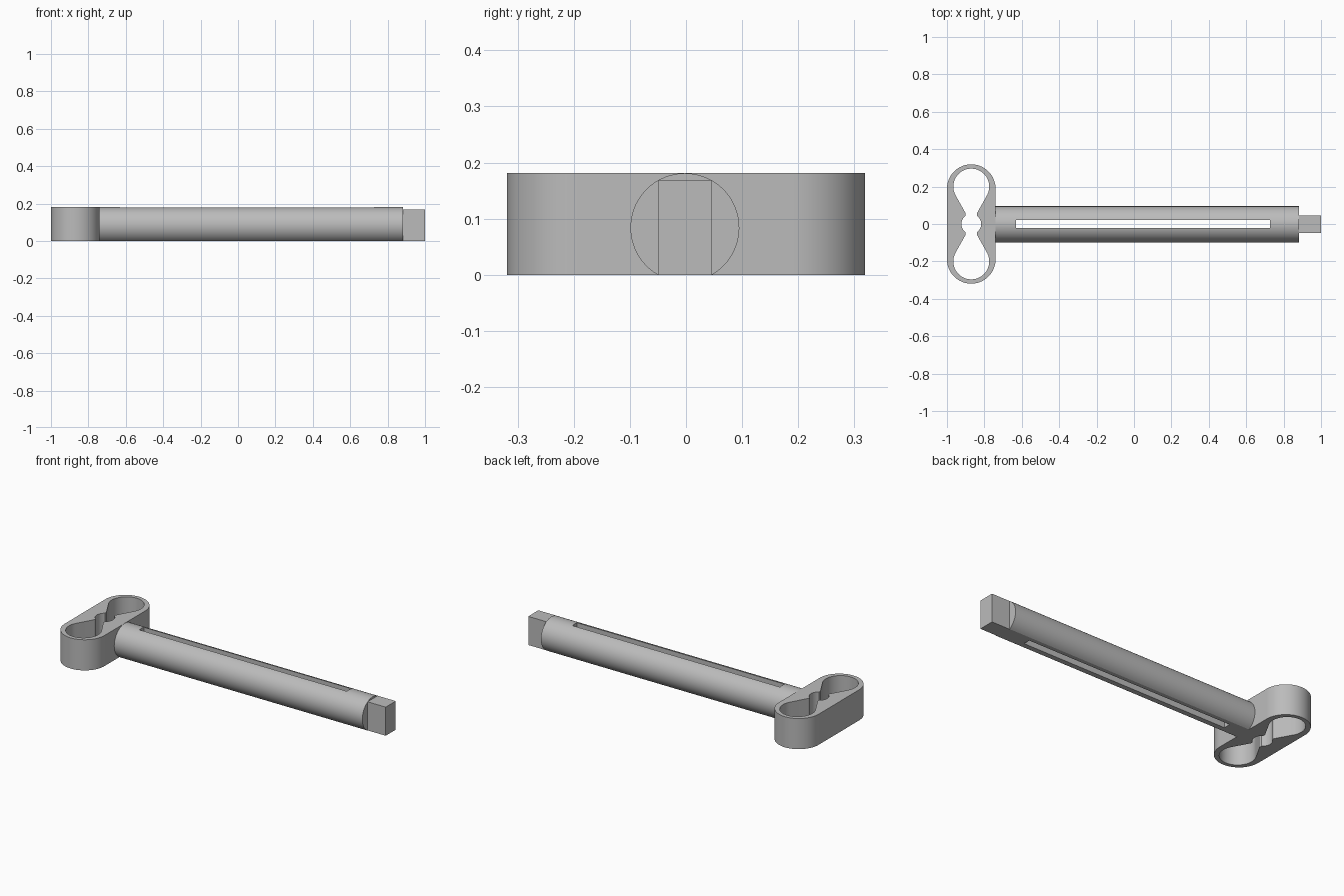
import bpy, bmesh, math
from mathutils import Matrix, Vector

if "Cube" in bpy.data.objects:
    bpy.data.objects.remove(bpy.data.objects["Cube"])

grey = bpy.data.materials.new("plain_grey")
grey.diffuse_color = (0.5, 0.5, 0.5, 1)
grey.use_nodes = True
grey.node_tree.nodes["Principled BSDF"].inputs["Base Color"].default_value = grey.diffuse_color


def arc(cx, cy, r, a0, a1, n):
    """Points on an arc, angles in degrees."""
    return [(cx + r * math.cos(math.radians(a0 + (a1 - a0) * i / n)),
             cy + r * math.sin(math.radians(a0 + (a1 - a0) * i / n))) for i in range(n + 1)]


def prism(name, outline, start, depth, along_x=False):
    """Extrude a closed outline up z (xy outline) or along x (yz outline)."""
    bm = bmesh.new()
    place = (lambda a, b: (start, a, b)) if along_x else (lambda a, b: (a, b, start))
    face = bm.faces.new([bm.verts.new(place(a, b)) for a, b in outline])
    ext = bmesh.ops.extrude_face_region(bm, geom=[face])
    move = Vector((depth, 0, 0)) if along_x else Vector((0, 0, depth))
    bmesh.ops.translate(bm, vec=move, verts=[g for g in ext["geom"] if isinstance(g, bmesh.types.BMVert)])
    bmesh.ops.recalc_face_normals(bm, faces=bm.faces)
    me = bpy.data.meshes.new(name)
    bm.to_mesh(me)
    bm.free()
    me.materials.append(grey)
    ob = bpy.data.objects.new(name, me)
    bpy.context.collection.objects.link(ob)
    return ob


def cut(ob, cutter):
    """Apply a boolean difference, remove the cutter, smooth the round walls."""
    mod = ob.modifiers.new("cut", "BOOLEAN")
    mod.object, mod.operation, mod.solver = cutter, "DIFFERENCE", "EXACT"
    bpy.ops.object.select_all(action="DESELECT")
    bpy.context.view_layer.objects.active = ob
    ob.select_set(True)
    bpy.ops.object.modifier_apply(modifier=mod.name)
    bpy.data.objects.remove(cutter)
    bpy.ops.object.shade_smooth_by_angle(angle=math.radians(25))


def rect(a0, a1, b0, b1):
    return [(a0, b0), (a1, b0), (a1, b1), (a0, b1)]


TOP = 0.181
HX = -0.87    # handle centre
SY = -0.002   # shaft axis

# Handle: rounded bar with a double-teardrop opening
handle = prism("handle", arc(HX, 0.189, 0.13, 0, 180, 32) + arc(HX, -0.189, 0.13, 180, 360, 32), 0, TOP)
upper = arc(HX, 0.2, 0.096, -28, 208, 32)
waist = arc(HX, 0, 0.053, 125, 235, 12)
half = upper + [(HX - 0.03, 0.057)] + waist + [(HX - 0.03, -0.057)]
lower = [(2 * HX - x, -y) for x, y in upper]
right = [(2 * HX - x, -y) for x, y in [(HX - 0.03, 0.057)] + waist + [(HX - 0.03, -0.057)]]
cut(handle, prism("handle_hole", half + lower + right, -0.1, 0.4))

# Shaft: round bar with a flat underside and a long through slot
R, CZ = 0.097, 0.084
a = math.degrees(math.asin(CZ / R))
shaft = prism("shaft", arc(SY, CZ, R, -a, 180 + a, 56), -0.745, 1.627, along_x=True)
cut(shaft, prism("shaft_slot", rect(-0.63, 0.727, -0.021, 0.021), -0.1, 0.4))

# Tip: square drive at the end of the shaft
prism("tip", rect(SY - 0.047, SY + 0.047, 0, 0.169), 0.875, 0.125, along_x=True)
